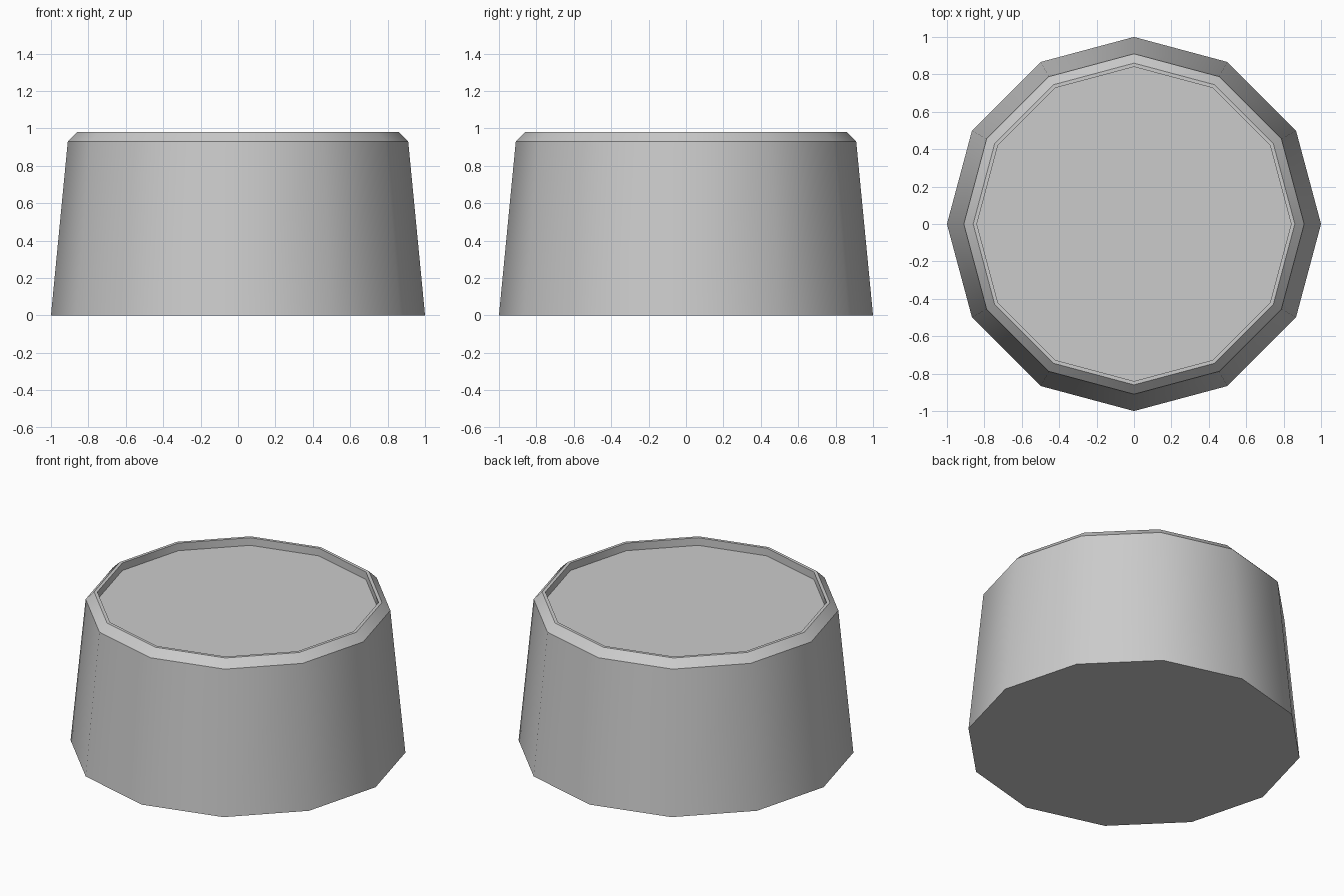
import bpy, bmesh, math

if "Cube" in bpy.data.objects:
    bpy.data.objects.remove(bpy.data.objects["Cube"])

SIDES = 12

# Profile from base to recessed top: (radius, height)
PROFILE = [(1.0, 0.0), (0.91, 0.93), (0.86, 0.98), (0.84, 0.98), (0.84, 0.93)]


def lathe(name, profile, sides):
    bm = bmesh.new()
    rings = []
    for r, z in profile:
        rings.append([bm.verts.new((r * math.cos(math.tau * i / sides),
                                    r * math.sin(math.tau * i / sides), z))
                      for i in range(sides)])
    for low, high in zip(rings, rings[1:]):
        for i in range(sides):
            j = (i + 1) % sides
            bm.faces.new((low[i], low[j], high[j], high[i]))
    # Underside and recessed floor
    bm.faces.new(rings[0][::-1])
    bm.faces.new(rings[-1])
    mesh = bpy.data.meshes.new(name)
    bm.to_mesh(mesh)
    bm.free()
    obj = bpy.data.objects.new(name, mesh)
    bpy.context.collection.objects.link(obj)
    return obj


# Tapered body with chamfered rim and shallow dish in the top
body = lathe("tapered_cap", PROFILE, SIDES)
bpy.context.view_layer.objects.active = body
body.select_set(True)
bpy.ops.object.shade_smooth_by_angle(angle=math.radians(35))
